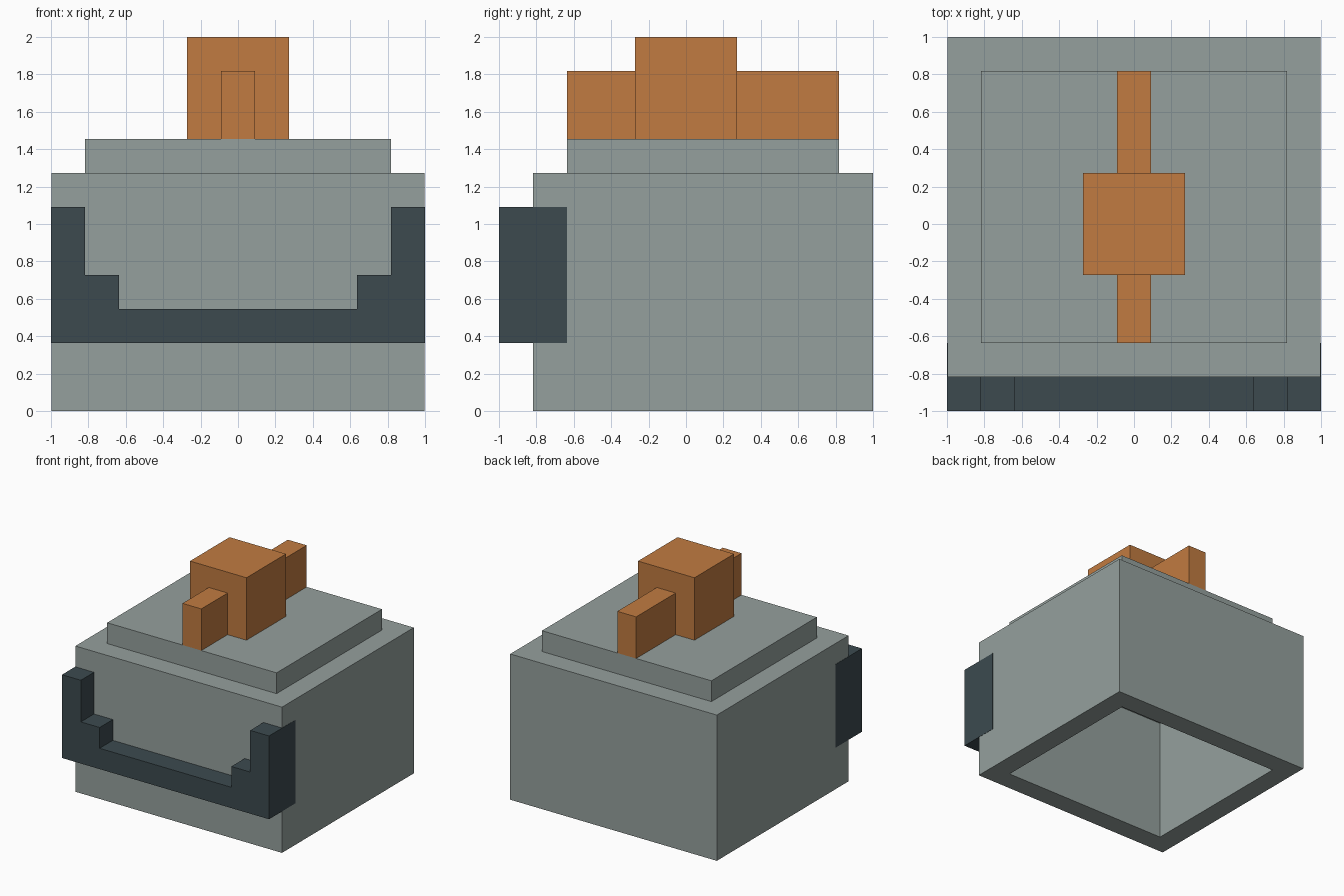
import bpy
import bmesh

cube = bpy.data.objects.get("Cube")
if cube:
    bpy.data.objects.remove(cube, do_unlink=True)

U = 2 / 11      # one grid unit of the blocky design
GAP = 0.002     # how far the trim stands proud of the body sides


def srgb(c):
    c /= 255
    return c / 12.92 if c <= 0.04045 else ((c + 0.055) / 1.055) ** 2.4


def material(name, r, g, b):
    m = bpy.data.materials.new(name)
    m.use_nodes = True
    col = (srgb(r), srgb(g), srgb(b), 1)
    m.diffuse_color = col
    m.node_tree.nodes["Principled BSDF"].inputs["Base Color"].default_value = col
    return m


GREY = material("stone grey", 149, 160, 157)
DARK = material("dark slate", 60, 74, 79)
ORANGE = material("copper orange", 193, 123, 65)


def finish(name, bm, mat):
    bmesh.ops.recalc_face_normals(bm, faces=bm.faces)
    mesh = bpy.data.meshes.new(name)
    bm.to_mesh(mesh)
    bm.free()
    mesh.materials.append(mat)
    ob = bpy.data.objects.new(name, mesh)
    bpy.context.collection.objects.link(ob)
    return ob


def box_mesh(x, y, z):
    """Box from (min, max) ranges."""
    bm = bmesh.new()
    bmesh.ops.create_cube(bm, size=1)
    for v in bm.verts:
        for i, (lo, hi) in enumerate((x, y, z)):
            v.co[i] = hi if v.co[i] > 0 else lo
    return bm


def box(name, x, y, z, mat):
    return finish(name, box_mesh(x, y, z), mat)


# Body: box hollowed from below
side = 1 - GAP
bm = box_mesh((-side, side), (-4.5 * U, 1), (0, 7 * U))
bm.normal_update()
bottom = min(bm.faces, key=lambda f: f.calc_center_median().z)
bmesh.ops.inset_region(bm, faces=[bottom], thickness=U, use_even_offset=True)
ext = bmesh.ops.extrude_face_region(bm, geom=[bottom])
cap = [g for g in ext["geom"] if isinstance(g, bmesh.types.BMVert)]
bmesh.ops.translate(bm, verts=cap, vec=(0, 0, 6 * U))
if bottom.is_valid:
    bmesh.ops.delete(bm, geom=[bottom], context='FACES')
finish("body", bm, GREY)

# Lid slab
box("lid", (-4.5 * U, 4.5 * U), (-3.5 * U, 4.5 * U), (7 * U, 8 * U), GREY)

# Handle block with a low bar end at the front and back
box("handle_block", (-1.5 * U, 1.5 * U), (-1.5 * U, 1.5 * U), (8 * U, 11 * U), ORANGE)
for name, y in (("handle_front", (-3.5 * U, -1.5 * U)),
                ("handle_back", (1.5 * U, 4.5 * U))):
    box(name, (-0.5 * U, 0.5 * U), y, (8 * U, 10 * U), ORANGE)

# Front trim: stepped U profile, mirrored about x = 0 and extruded in depth
half = [(1, 2 * U), (1, 6 * U), (4.5 * U, 6 * U), (4.5 * U, 4 * U),
        (3.5 * U, 4 * U), (3.5 * U, 3 * U)]
profile = half + [(-x, z) for x, z in reversed(half)]
bm = bmesh.new()
face = bm.faces.new([bm.verts.new((x, -1, z)) for x, z in profile])
ext = bmesh.ops.extrude_face_region(bm, geom=[face])
back = [g for g in ext["geom"] if isinstance(g, bmesh.types.BMVert)]
bmesh.ops.translate(bm, verts=back, vec=(0, U, 0))
finish("front_trim", bm, DARK)

# Trim ends wrapping onto the body sides
for name, x in (("trim_side_left", (side - 0.005, 1)),
                ("trim_side_right", (-1, -side + 0.005))):
    box(name, x, (-4.5 * U, -3.5 * U), (2 * U, 6 * U), DARK)
